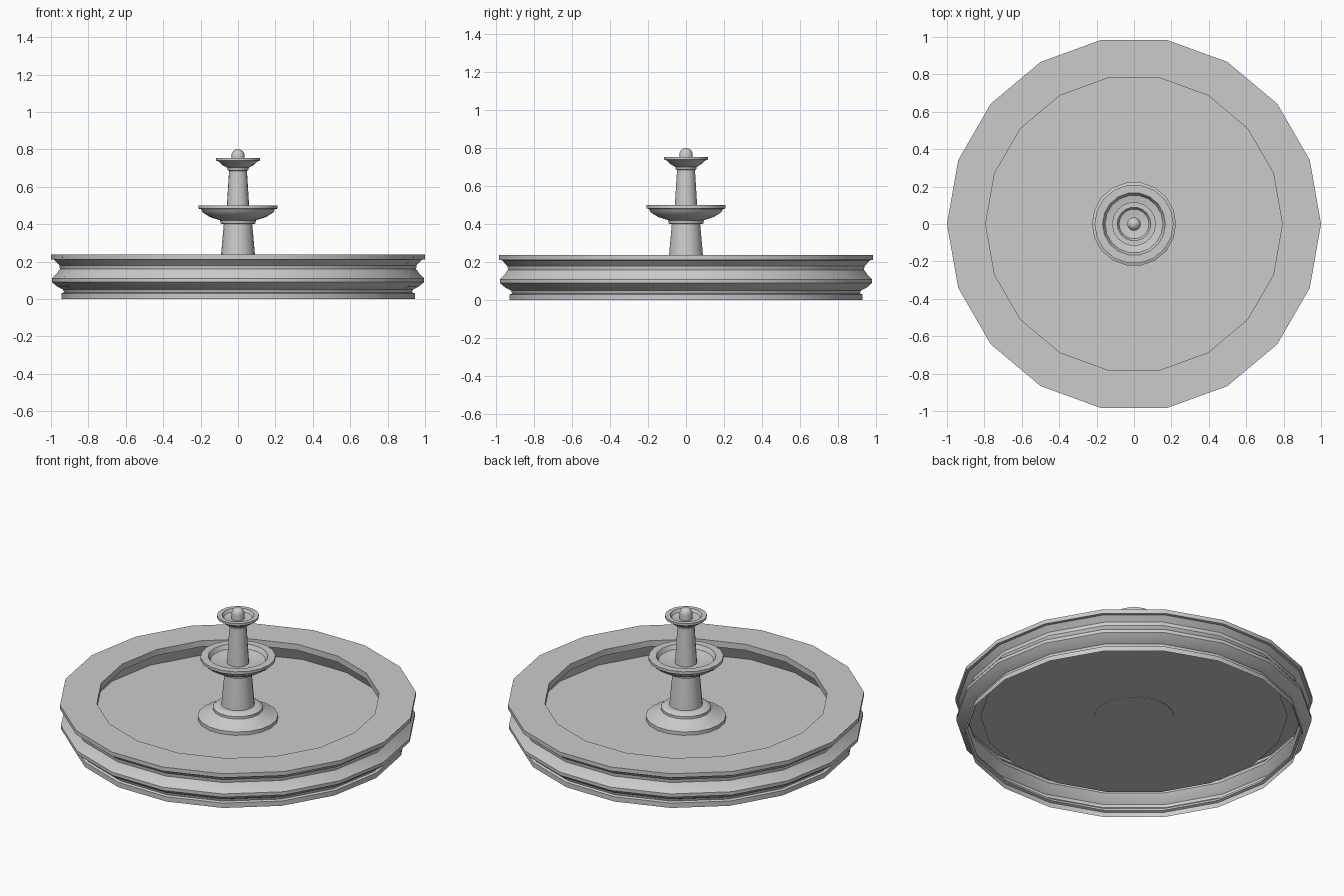
import bpy
import bmesh
import math

SIDES = 18

cube = bpy.data.objects.get("Cube")
if cube:
    bpy.data.objects.remove(cube, do_unlink=True)

# Stone material
stone = bpy.data.materials.new("grey_stone")
stone.use_nodes = True
colour = (0.6, 0.6, 0.6, 1)
stone.diffuse_color = colour
stone.node_tree.nodes["Principled BSDF"].inputs["Base Color"].default_value = colour


def lathe(name, profile, sides=SIDES, angle=35):
    """Revolve (radius, height) points about z; radius 0 closes to a pole."""
    bm = bmesh.new()
    rings = []
    for r, z in profile:
        if r == 0:
            rings.append([bm.verts.new((0, 0, z))] * sides)
        else:
            turn = [2 * math.pi * i / sides for i in range(sides)]
            rings.append([bm.verts.new((r * math.cos(a), r * math.sin(a), z)) for a in turn])
    for low, high in zip(rings, rings[1:]):
        for i in range(sides):
            j = (i + 1) % sides
            corners = dict.fromkeys((low[i], low[j], high[j], high[i]))
            bm.faces.new(list(corners))
    mesh = bpy.data.meshes.new(name)
    bm.to_mesh(mesh)
    bm.free()
    obj = bpy.data.objects.new(name, mesh)
    bpy.context.collection.objects.link(obj)
    mesh.materials.append(stone)
    bpy.ops.object.select_all(action='DESELECT')
    obj.select_set(True)
    bpy.context.view_layer.objects.active = obj
    bpy.ops.object.shade_smooth_by_angle(angle=math.radians(angle))
    return obj


# Basin wall: plinth, bulging moulding, overhanging rim and undercut inside,
# left open underneath
lathe("basin_wall", [
    (0.945, 0), (0.945, 0.03), (0.93, 0.035), (0.935, 0.05), (0.965, 0.065),
    (0.995, 0.09), (0.995, 0.11), (0.97, 0.135), (0.952, 0.16), (0.955, 0.18),
    (0.975, 0.2), (0.985, 0.21), (1, 0.212), (1, 0.237), (0.793, 0.237),
    (0.793, 0.2), (0.82, 0.195), (0.835, 0.165), (0.86, 0.114)])

# Basin floor
lathe("basin_floor", [(0, 0.114), (0.86, 0.114)][::-1])

# Stepped foot of the pedestal
lathe("pedestal_foot", [
    (0, 0.11), (0.225, 0.11), (0.225, 0.135), (0.21, 0.14), (0.175, 0.155),
    (0.14, 0.175), (0.14, 0.19), (0.125, 0.2), (0.1, 0.205), (0, 0.205)])

# Tapered columns with collars
lathe("lower_column", [
    (0.094, 0.2), (0.076, 0.4), (0.093, 0.403), (0.096, 0.42), (0, 0.42)])
lathe("upper_column", [
    (0.062, 0.46), (0.048, 0.685), (0.054, 0.688), (0.058, 0.702), (0, 0.702)])

# Dished bowls
lathe("lower_bowl", [
    (0, 0.418), (0.092, 0.42), (0.15, 0.438), (0.188, 0.462), (0.198, 0.48),
    (0.211, 0.483), (0.211, 0.5), (0.168, 0.5), (0.155, 0.475), (0.09, 0.462),
    (0, 0.46)])
lathe("upper_bowl", [
    (0, 0.7), (0.058, 0.702), (0.085, 0.717), (0.104, 0.736), (0.117, 0.74),
    (0.117, 0.754), (0.09, 0.754), (0.08, 0.738), (0.045, 0.732), (0, 0.73)])

# Ball finial on a short stem
ball = [(0.036 * math.cos(a), 0.765 + 0.036 * math.sin(a))
        for a in (math.radians(15 * k) for k in range(6))]
lathe("ball_finial", [(0.036, 0.725)] + ball + [(0, 0.801)])
